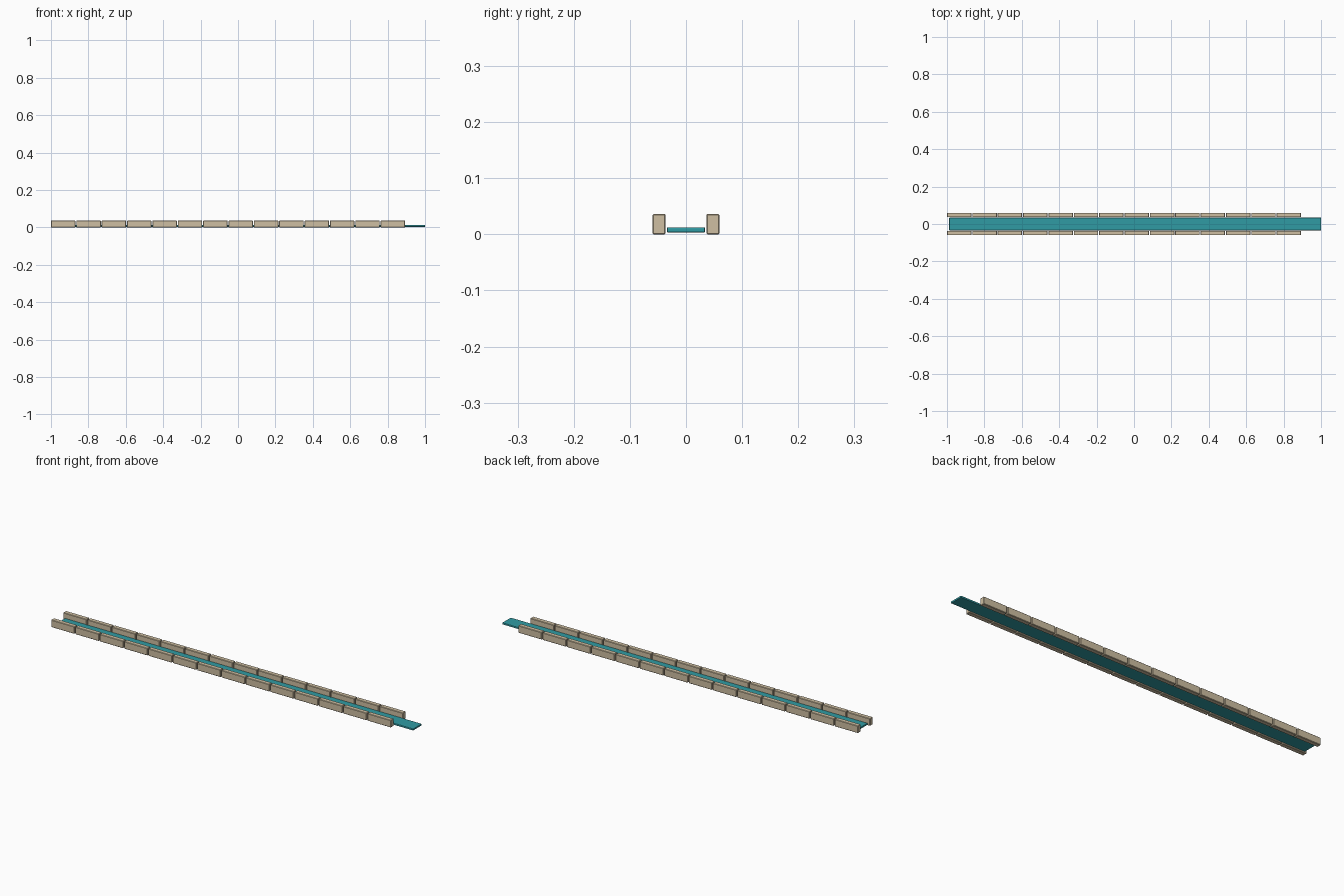
import bpy

if "Cube" in bpy.data.objects:
    bpy.data.objects.remove(bpy.data.objects["Cube"])

def material(name, rgb):
    m = bpy.data.materials.new(name)
    m.diffuse_color = (*rgb, 1)
    m.use_nodes = True
    m.node_tree.nodes["Principled BSDF"].inputs["Base Color"].default_value = m.diffuse_color
    return m

stone = material("sandstone", (0.62, 0.52, 0.36))
teal = material("water_teal", (0.03, 0.33, 0.37))

def box(name, x0, x1, y0, y1, z0, z1, mat, bevel, segments=1):
    bpy.ops.mesh.primitive_cube_add(
        size=1, location=((x0 + x1) / 2, (y0 + y1) / 2, (z0 + z1) / 2))
    o = bpy.context.object
    o.name = name
    o.scale = (x1 - x0, y1 - y0, z1 - z0)
    bpy.ops.object.transform_apply(location=False, rotation=False, scale=True)
    b = o.modifiers.new("Bevel", 'BEVEL')
    b.width = bevel
    b.segments = segments
    o.data.materials.append(mat)
    return o

# water strip running past the end of the kerbs
box("water_strip", -0.988, 1.0, -0.034, 0.034, 0.0035, 0.0125, teal, 0.002, 2)

# two rows of kerb stones with thin joints
COUNT, PITCH, GAP = 14, 0.1356, 0.005
for side, name in ((-1, "front_kerb"), (1, "back_kerb")):
    ya, yb = sorted((side * 0.0363, side * 0.0597))
    for i in range(COUNT):
        x = -1 + i * PITCH
        box(f"{name}_{i + 1}", x, x + PITCH - GAP, ya, yb, 0, 0.0365, stone, 0.002)
